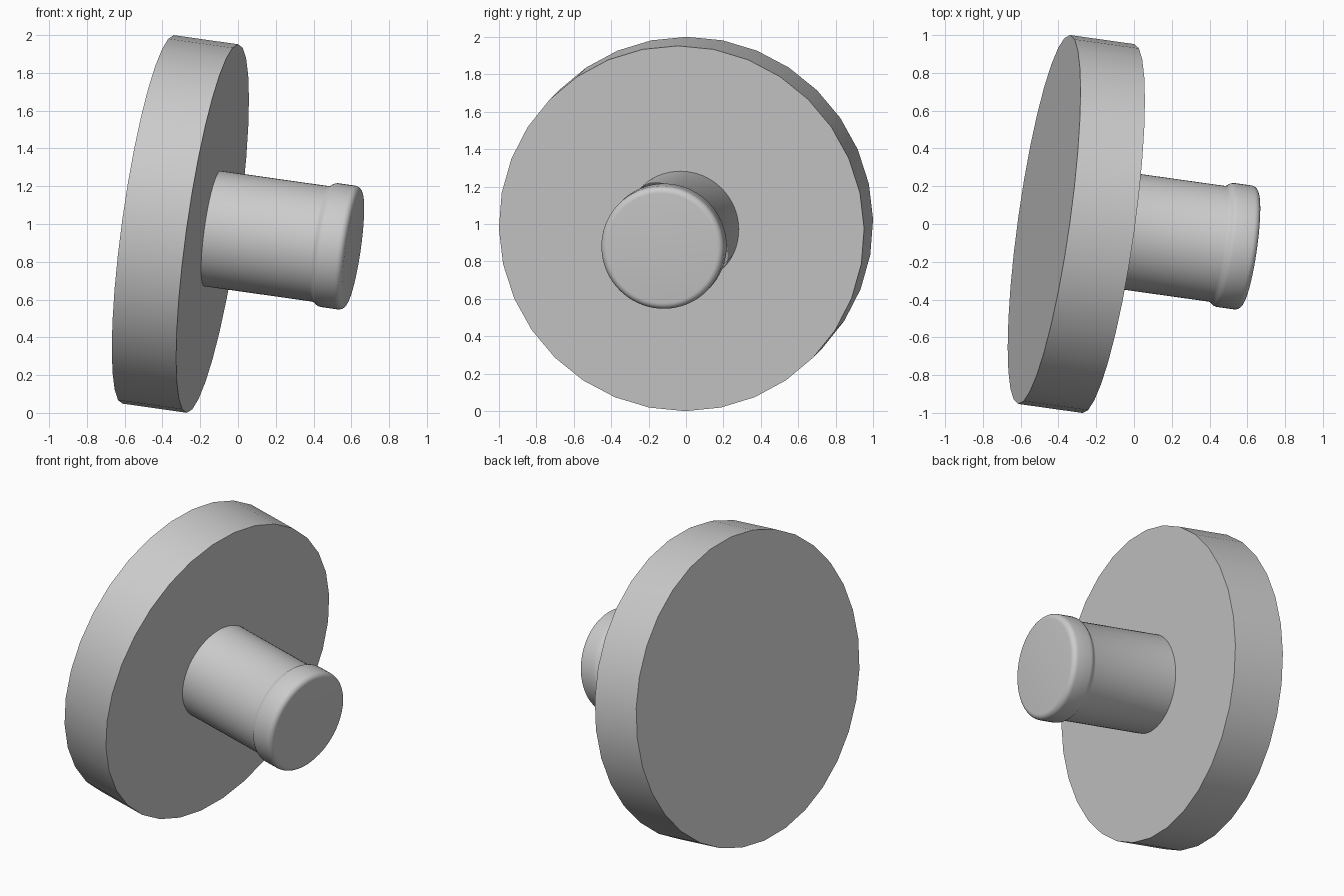
import bpy, bmesh
from math import radians, sin, cos, pi

if "Cube" in bpy.data.objects:
    bpy.data.objects.remove(bpy.data.objects["Cube"])

grey = bpy.data.materials.new("light grey")
grey.use_nodes = True
colour = (0.6, 0.6, 0.6, 1)
grey.diffuse_color = colour
grey.node_tree.nodes["Principled BSDF"].inputs["Base Color"].default_value = colour

# Origin is the centre of the disc's stem-side face; local x runs along the stem
CENTRE = (-0.135, -0.024, 0.976)
TILT = (0, radians(8), radians(-8))


def lathe(name, profile, sides):
    """Turn a profile of (distance along axis, radius) about local x, with flat end caps."""
    bm = bmesh.new()
    rings = []
    for x, r in profile:
        rings.append([bm.verts.new((x, r * cos(2 * pi * i / sides), r * sin(2 * pi * i / sides)))
                      for i in range(sides)])
    for a, b in zip(rings, rings[1:]):
        for i in range(sides):
            j = (i + 1) % sides
            bm.faces.new((a[i], a[j], b[j], b[i]))
    bm.faces.new(rings[0])
    bm.faces.new(rings[-1])
    bmesh.ops.recalc_face_normals(bm, faces=bm.faces)
    mesh = bpy.data.meshes.new(name)
    bm.to_mesh(mesh)
    bm.free()
    mesh.materials.append(grey)
    obj = bpy.data.objects.new(name, mesh)
    obj.location, obj.rotation_euler = CENTRE, TILT
    bpy.context.collection.objects.link(obj)
    bpy.ops.object.select_all(action="DESELECT")
    obj.select_set(True)
    bpy.context.view_layer.objects.active = obj
    bpy.ops.object.shade_smooth_by_angle(angle=radians(30))
    return obj


def fillet(x, r, size, steps=6):
    """Quarter-round from the outer wall to the end face."""
    return [(x - size + size * sin(pi / 2 * k / steps), r - size + size * cos(pi / 2 * k / steps))
            for k in range(steps + 1)]


# Wide disc with a faceted rim
lathe("disc", [(-0.347, 0.985), (0, 0.985)], 32)

# Round stem ending in a slightly wider, rounded lip
lip_start = [(0.585, 0.309), (0.597, 0.313), (0.607, 0.322), (0.617, 0.328), (0.63, 0.331)]
lathe("stem", [(-0.01, 0.309)] + lip_start + fillet(0.759, 0.331, 0.035), 64)
